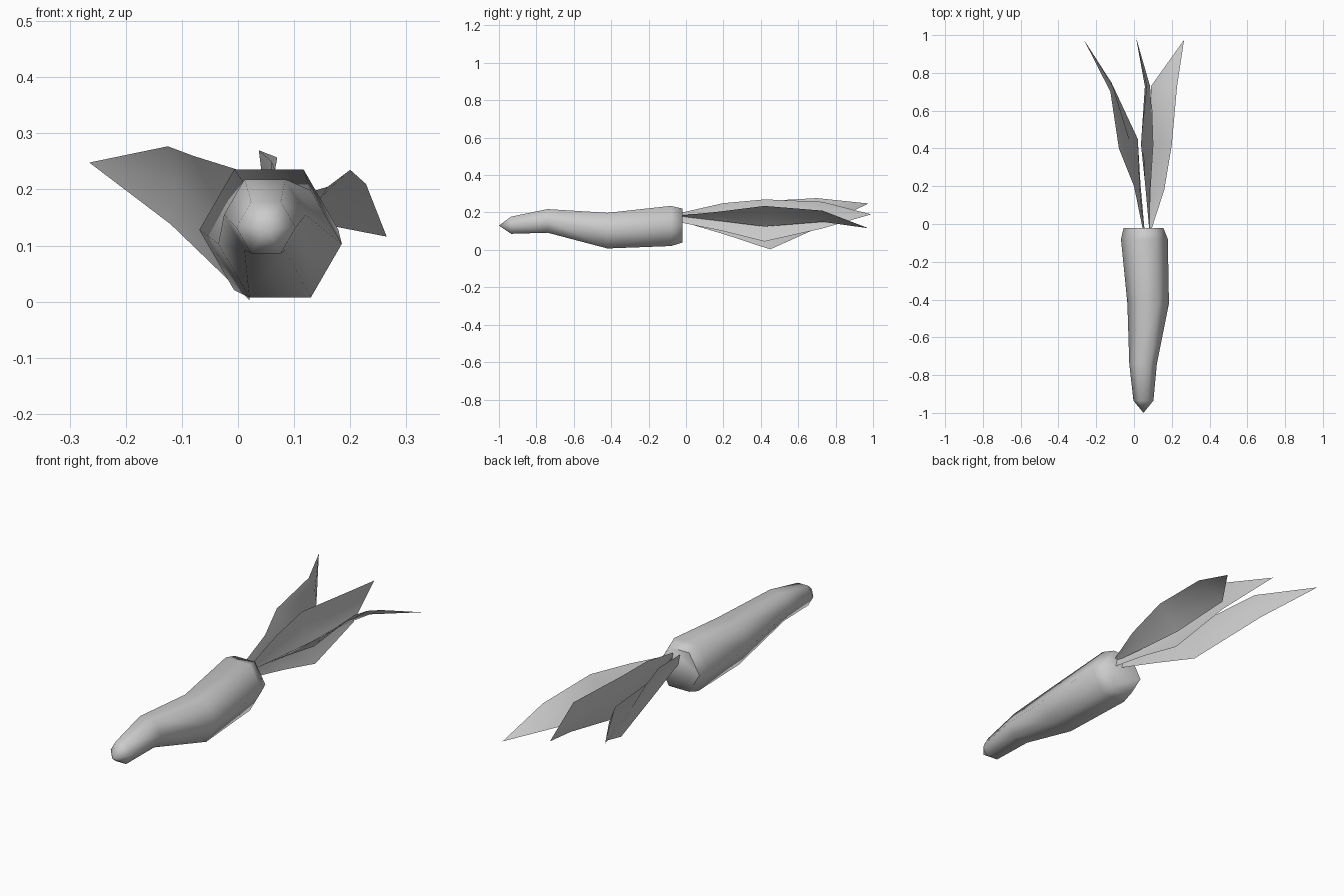
import bpy, bmesh, math
from mathutils import Vector

cube = bpy.data.objects.get("Cube")
if cube:
    bpy.data.objects.remove(cube)

grey = bpy.data.materials.new("plain grey")
grey.use_nodes = True
colour = (0.6, 0.6, 0.6, 1)
grey.diffuse_color = colour
grey.node_tree.nodes["Principled BSDF"].inputs["Base Color"].default_value = colour


def finish(bm, name, angle):
    mesh = bpy.data.meshes.new(name)
    bm.to_mesh(mesh)
    bm.free()
    obj = bpy.data.objects.new(name, mesh)
    bpy.context.collection.objects.link(obj)
    mesh.materials.append(grey)
    bpy.ops.object.select_all(action='DESELECT')
    obj.select_set(True)
    bpy.context.view_layer.objects.active = obj
    bpy.ops.object.shade_smooth_by_angle(angle=math.radians(angle))
    return obj


# Root: six-sided rings (x, y, z, radius) running from crown to tip
def make_root(rings, tip):
    bm = bmesh.new()
    loops = []
    for x, y, z, r in rings:
        loops.append([bm.verts.new((x + r * math.cos(k * math.pi / 3), y,
                                    z + r * math.sin(k * math.pi / 3)))
                      for k in range(6)])
    end = bm.verts.new(tip)
    bm.faces.new(loops[0])
    for a, b in zip(loops, loops[1:]):
        for k in range(6):
            n = (k + 1) % 6
            bm.faces.new((a[k], a[n], b[n], b[k]))
    for k in range(6):
        bm.faces.new((loops[-1][k], loops[-1][(k + 1) % 6], end))
    bmesh.ops.recalc_face_normals(bm, faces=bm.faces)
    return finish(bm, "root", 75)


# Leaf: a thin blade between two edges, creased along a middle rib
def make_leaf(name, upper, lower, tip, crease):
    bm = bmesh.new()
    rows = []
    for i, (u, l) in enumerate(zip(upper, lower)):
        u, l = Vector(u), Vector(l)
        mid = (u + l) / 2 + (Vector(crease) if i else Vector())
        rows.append([bm.verts.new(p) for p in (u, mid, l)])
    end = bm.verts.new(tip)
    for a, b in zip(rows, rows[1:]):
        for k in range(2):
            bm.faces.new((a[k], a[k + 1], b[k + 1], b[k]))
    for k in range(2):
        bm.faces.new((rows[-1][k], rows[-1][k + 1], end))
    return finish(bm, name, 60)


make_root([(0.05, -0.02, 0.13, 0.105), (0.055, -0.08, 0.128, 0.124),
           (0.075, -0.42, 0.103, 0.11), (0.048, -0.74, 0.155, 0.073),
           (0.05, -0.935, 0.132, 0.053)], (0.05, -1, 0.13))

make_leaf("right_leaf",
          [(0.045, -0.02, 0.2), (0, 0.2, 0.235), (-0.08, 0.4, 0.26), (-0.125, 0.7, 0.277)],
          [(0.055, -0.02, 0.15), (0.035, 0.2, 0.085), (0.02, 0.45, 0.003), (-0.12, 0.75, 0.138)],
          (-0.265, 0.975, 0.248), (0.012, 0, 0.005))

make_leaf("middle_leaf",
          [(0.08, -0.02, 0.2), (0.06, 0.2, 0.25), (0.037, 0.42, 0.27), (0.07, 0.73, 0.257)],
          [(0.09, -0.02, 0.145), (0.1, 0.2, 0.1), (0.105, 0.42, 0.045), (0.085, 0.73, 0.115)],
          (0.01, 0.99, 0.19), (-0.02, 0, 0))

make_leaf("left_leaf",
          [(0.095, -0.02, 0.185), (0.16, 0.18, 0.205), (0.2, 0.42, 0.235), (0.228, 0.73, 0.21)],
          [(0.08, -0.02, 0.178), (0.085, 0.18, 0.155), (0.1, 0.42, 0.125), (0.09, 0.73, 0.15)],
          (0.265, 0.975, 0.116), (0, 0, 0.008))
